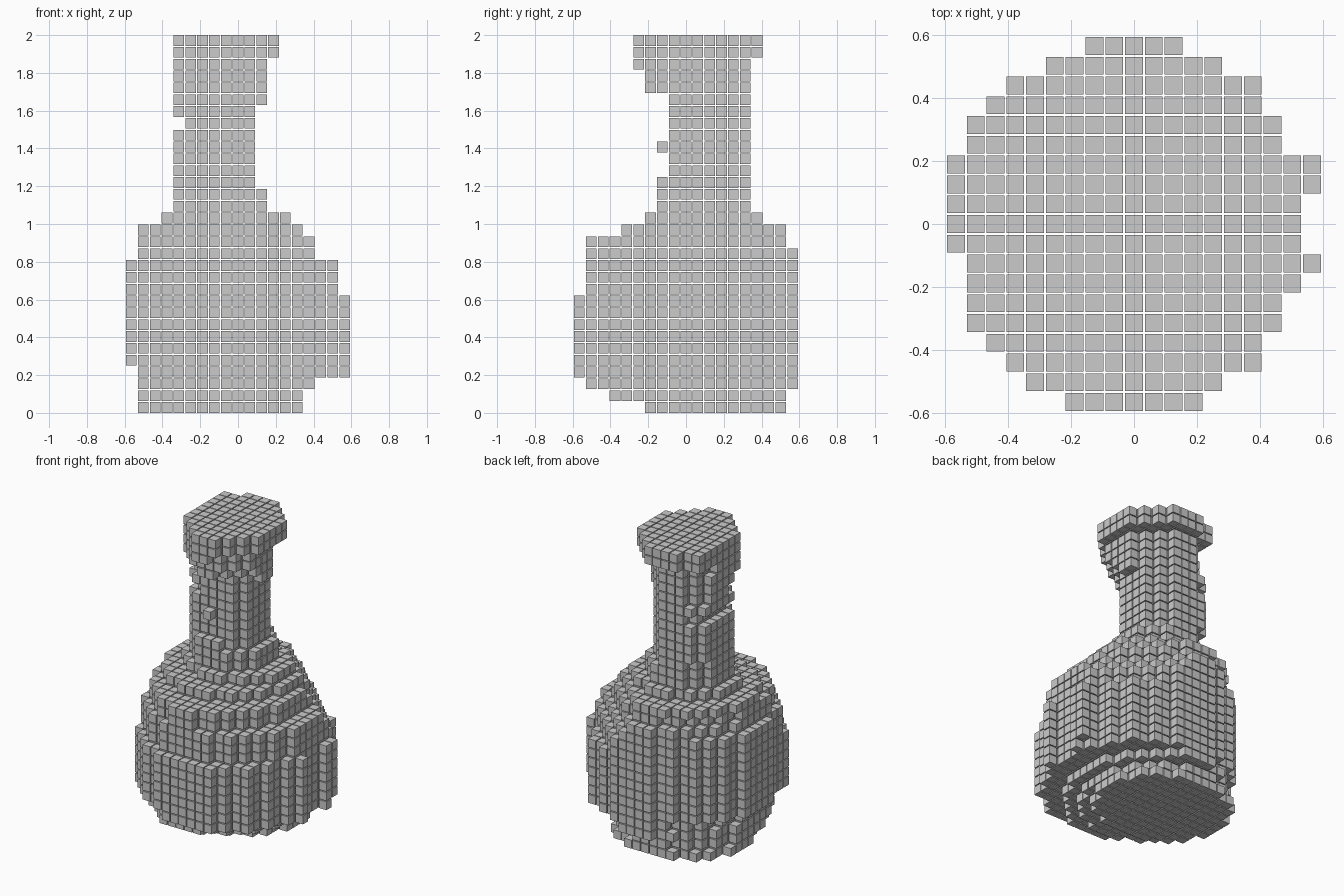
import bpy, bmesh
from mathutils import Matrix, Vector

if "Cube" in bpy.data.objects:
    bpy.data.objects.remove(bpy.data.objects["Cube"])

PITCH = 2 / 31.9          # 32 layers of blocks with thin gaps
SIZE = PITCH * 0.9
MID = 9                   # grid column at x = 0 / y = 0

# Allowed columns (first, last) for each row, front to back
ROWS = [(6, 12), (4, 13), (3, 15), (2, 15), (1, 16), (1, 16), (1, 17),
        (1, 18), (0, 17), (0, 17), (0, 17), (0, 18), (0, 18), (1, 16),
        (1, 16), (2, 15), (3, 15), (5, 13), (7, 11)]

# Each part: first layer, then runs of
# (layers, roundness exponent, x first, x last, y first, y last)
PARTS = {
    "base": (0, [(1, 1.95, 1, 14, 6, 17), (1, 1.8, 1, 14, 3, 17),
                 (1, 1.85, 1, 15, 1, 18)]),
    "belly": (3, [(1, 1.85, 1, 18, 0, 18), (4, 2.1, 0, 18, 0, 18),
                  (2, 2, 0, 18, 0, 18), (2, 1.95, 0, 17, 1, 18),
                  (1, 1.85, 0, 17, 1, 18)]),
    "shoulder": (13, [(1, 1.75, 1, 15, 1, 18), (1, 1.65, 1, 15, 1, 17),
                      (1, 1.7, 1, 14, 4, 17), (1, 1.75, 3, 13, 6, 15)]),
    "neck": (17, [(2, 2, 4, 11, 7, 14), (1, 2, 4, 10, 7, 14),
                  (4, 2.3, 4, 10, 8, 14), (1, 2.3, 5, 10, 8, 14),
                  (1, 2.3, 4, 10, 8, 14), (1, 2.2, 4, 11, 8, 14),
                  (2, 2, 4, 11, 6, 14), (1, 2, 4, 11, 5, 14)]),
    "rim": (30, [(2, 2.4, 4, 12, 5, 15)]),
}
# Diagonal limits: last layer, then range of x+y and of x-y
TRIMS = [(0, 0, 99, -99, 6), (9, 0, 99, -99, 99), (11, 0, 29, -99, 99),
         (12, 0, 28, -99, 99), (14, 0, 27, -99, 99), (15, 0, 26, -99, 99),
         (16, 0, 25, -99, 99), (19, 12, 23, -10, 3), (25, 13, 22, -9, 1),
         (27, 13, 22, -9, 2), (29, 12, 22, -9, 3), (31, 12, 24, -10, 4)]
# Single blocks that break the round outline
BUMPS = {"neck": [(7, 7, 22)], "rim": [(4, 14, 30), (4, 14, 31)]}


def layer_cells(k, power, x0, x1, y0, y1):
    """Grid cells inside the rounded outline that fills the given extents."""
    cx, cy = (x0 + x1) / 2, (y0 + y1) / 2
    a, b = (x1 - x0 + 1) / 2, (y1 - y0 + 1) / 2
    _, s0, s1, d0, d1 = next(t for t in TRIMS if k <= t[0])
    for j in range(y0, y1 + 1):
        for i in range(x0, x1 + 1):
            inside = abs((i - cx) / a) ** power + abs((j - cy) / b) ** power <= 1
            trimmed = s0 <= i + j <= s1 and d0 <= i - j <= d1
            if inside and trimmed and ROWS[j][0] <= i <= ROWS[j][1]:
                yield i, j, k


def block_object(name, cells):
    bm = bmesh.new()
    for i, j, k in sorted(cells):
        pos = Vector(((i - MID) * PITCH, (j - MID) * PITCH, k * PITCH + SIZE / 2))
        bmesh.ops.create_cube(bm, size=SIZE, matrix=Matrix.Translation(pos))
    mesh = bpy.data.meshes.new(name)
    bm.to_mesh(mesh)
    bm.free()
    bpy.context.collection.objects.link(bpy.data.objects.new(name, mesh))


# Stack the block layers of every part
for name, (k, runs) in PARTS.items():
    cells = set(BUMPS.get(name, []))
    for count, *outline in runs:
        for _ in range(count):
            cells |= set(layer_cells(k, *outline))
            k += 1
    block_object(name, cells)
